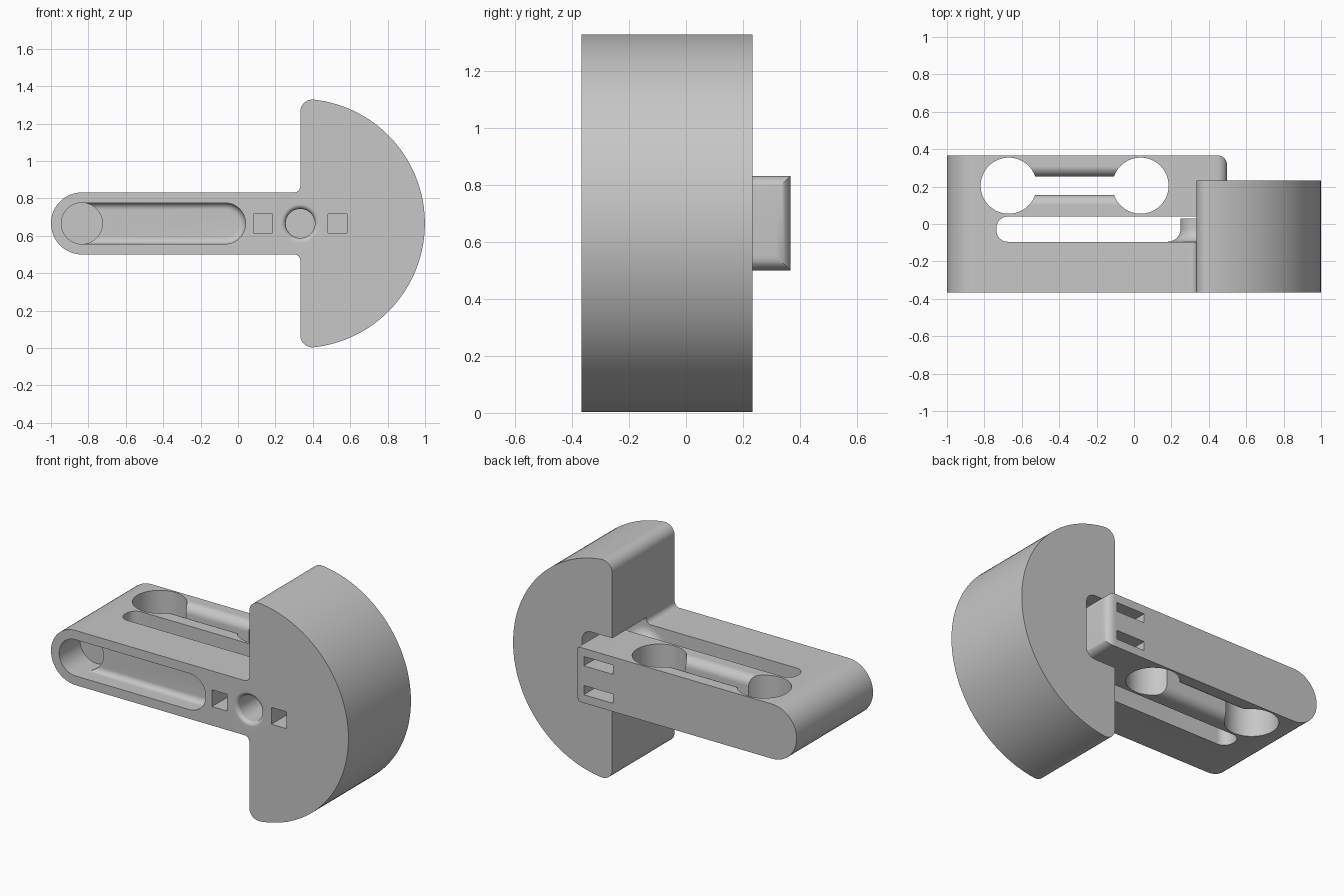
import bpy, bmesh, math
from mathutils import Vector

cube = bpy.data.objects.get("Cube")
if cube:
    bpy.data.objects.remove(cube, do_unlink=True)

MID = 0.666            # height of the main axis
HALF = 0.166           # half height of the arm
FRONT, BACK = -0.367, 0.367
HUB = 0.333            # x of the flat side of the half disc and the screw hole

grey = bpy.data.materials.new("plain_grey")
grey.use_nodes = True
grey.diffuse_color = (0.57, 0.57, 0.57, 1)
grey.node_tree.nodes["Principled BSDF"].inputs["Base Color"].default_value = (0.57, 0.57, 0.57, 1)


def finish(name, bm):
    bmesh.ops.remove_doubles(bm, verts=bm.verts, dist=1e-5)
    bmesh.ops.recalc_face_normals(bm, faces=bm.faces)
    mesh = bpy.data.meshes.new(name)
    bm.to_mesh(mesh)
    bm.free()
    obj = bpy.data.objects.new(name, mesh)
    bpy.context.collection.objects.link(obj)
    mesh.materials.append(grey)
    return obj


def rounded(corners, steps=12):
    """Round each (u, v, radius) corner of a closed outline."""
    out = []
    for i, (u, v, r) in enumerate(corners):
        p = Vector((u, v))
        if r == 0:
            out.append(p)
            continue
        a = (Vector(corners[i - 1][:2]) - p).normalized()
        b = (Vector(corners[(i + 1) % len(corners)][:2]) - p).normalized()
        half = a.angle(b) / 2
        centre = p + (a + b).normalized() * r / math.sin(half)
        s = p + a * r / math.tan(half) - centre
        e = p + b * r / math.tan(half) - centre
        turn = math.atan2(s.x * e.y - s.y * e.x, s.dot(e))
        for k in range(steps + 1):
            t = turn * k / steps
            c, n = math.cos(t), math.sin(t)
            out.append(centre + Vector((s.x * c - s.y * n, s.x * n + s.y * c)))
    return out


def circle(u, v, r, n=64):
    return [Vector((u + r * math.cos(2 * math.pi * i / n), v + r * math.sin(2 * math.pi * i / n)))
            for i in range(n)]


def rect(u0, u1, v0, v1, left=0, right=0):
    return rounded([(u0, v0, left), (u1, v0, right), (u1, v1, right), (u0, v1, left)])


def prism(name, outline, axis, lo, hi, bevel=None, radius=0):
    place = {"X": lambda p, w: (w, p.x, p.y),
             "Y": lambda p, w: (p.x, w, p.y),
             "Z": lambda p, w: (p.x, p.y, w)}[axis]
    bm = bmesh.new()
    a = [bm.verts.new(place(p, lo)) for p in outline]
    b = [bm.verts.new(place(p, hi)) for p in outline]
    bm.faces.new(a)
    bm.faces.new(b[::-1])
    for i in range(len(a)):
        bm.faces.new((a[i - 1], a[i], b[i], b[i - 1]))
    bmesh.ops.recalc_face_normals(bm, faces=bm.faces)
    if bevel:
        edges = [e for e in bm.edges if bevel(e.verts[0].co, e.verts[1].co)]
        bmesh.ops.bevel(bm, geom=edges, offset=radius, segments=8, profile=0.5, affect="EDGES")
    return finish(name, bm)


def lathe(name, profile):
    """Turn (radius, y) points about the screw axis."""
    bm = bmesh.new()
    verts = [bm.verts.new((HUB + r, y, MID)) for r, y in profile]
    edges = [bm.edges.new(pair) for pair in zip(verts, verts[1:])]
    bmesh.ops.spin(bm, geom=verts + edges, cent=(HUB, 0, MID), axis=(0, 1, 0),
                   angle=2 * math.pi, steps=48)
    return finish(name, bm)


def combine(target, other, how):
    mod = target.modifiers.new(how, "BOOLEAN")
    mod.operation = how
    mod.solver = "EXACT"
    mod.object = other
    with bpy.context.temp_override(object=target, active_object=target, selected_objects=[target]):
        bpy.ops.object.modifier_apply(modifier=mod.name)
    bpy.data.objects.remove(other, do_unlink=True)


def cut(target, other):
    combine(target, other, "DIFFERENCE")


# Arm: rounded at the far end, softened edges at the tip of the tongue
TIP = 0.497


def tip_edge(p, q):
    at_tip = min(p.x, q.x) > TIP - 1e-4
    along_y = abs(p.y - q.y) > 0.1
    return at_tip and (along_y or min(p.y, q.y) > BACK - 1e-4)


body = prism("holder_body", rect(-1, TIP, MID - HALF, MID + HALF, left=HALF - 0.0005),
             "Y", FRONT, BACK, tip_edge, 0.05)

# Long gap that frees the tongue from the front bar
cut(body, prism("gap", rect(-0.735, 0.7, -0.095, 0.04, left=0.06), "Z", 0.3, 1.1))

# Cord holes joined by a channel with rounded lips
CORD_Y = 0.205
for x in (-0.67, 0.035):
    cut(body, prism("cord_hole", circle(x, CORD_Y, 0.15), "Z", 0.3, 1.1))
lip, narrow = 0.055, 0.05
wide = narrow + 0.15
top, low = MID + HALF, MID - HALF
channel = rounded([
    (CORD_Y - narrow, low, lip), (CORD_Y - narrow, top, lip),
    (CORD_Y - wide, top, 0), (CORD_Y - wide, top + 0.1, 0),
    (CORD_Y + wide, top + 0.1, 0), (CORD_Y + wide, top, 0),
    (CORD_Y + narrow, top, lip), (CORD_Y + narrow, low, lip),
    (CORD_Y + wide, low, 0), (CORD_Y + wide, low - 0.1, 0),
    (CORD_Y - wide, low - 0.1, 0), (CORD_Y - wide, low, 0)])
cut(body, prism("cord_channel", channel, "X", -0.6, -0.035))

# Two narrow slots in the back of the tongue
for side in (-1, 1):
    z = MID + side * 0.088
    cut(body, prism("back_slot", rect(0.235, 0.43, z - 0.028, z + 0.028), "Y", 0.17, 0.5))

# Half disc with softened corners, blending into the arm
R = MID
arc = [(HUB + R * math.cos(t), MID + R * math.sin(t), 0)
       for t in (math.radians(-84 + 168 * i / 72) for i in range(73))]
disc = prism("half_disc", rounded(
    [(0.2, low, 0), (HUB, low, 0.033), (HUB, 0.001, 0.065)] + arc
    + [(HUB, 2 * MID - 0.001, 0.065), (HUB, top, 0.033), (0.2, top, 0)]), "Y", FRONT, 0.233)

# Clearance pocket around the tongue
cut(disc, prism("clearance", rect(0.1, 0.535, MID - 0.202, MID + 0.202, right=0.06),
                "Y", -0.095, 0.5))
combine(body, disc, "UNION")

# Flared screw boss in the gap
quarter = [math.radians(9 * i) for i in range(11)]
flare = [(0.153 - 0.069 * math.sin(t), -0.026 - 0.069 * math.cos(t)) for t in quarter]
combine(body, lathe("boss", [(0, -0.15), (0.153, -0.15)] + flare + [(0.084, 0.03), (0, 0.03)]), "UNION")

# Screw hole with a rounded mouth
mouth = [(0.078 + 0.025 * (1 - math.sin(t)), FRONT + 0.025 * (1 - math.cos(t))) for t in quarter]
cut(body, lathe("screw_hole", [(0, -0.5), (0.103, -0.5)] + mouth + [(0.078, 0), (0, 0)]))

# Square holes either side of the screw
for x in (HUB - 0.2, HUB + 0.2):
    cut(body, prism("square_hole", rect(x - 0.051, x + 0.051, MID - 0.051, MID + 0.051),
                    "Y", -0.5, -0.1))

# Long front pocket with a filleted floor, and a deeper round hole at its end
FLOOR = FRONT + 0.11
EYE = -0.835


def floor_edge(p, q):
    return min(p.y, q.y) > FLOOR - 1e-4 and max(p.x, q.x) > EYE + 0.01


cut(body, prism("front_pocket", rect(EYE, 0.04, MID - 0.11, MID + 0.11, right=0.1095),
                "Y", -0.5, FLOOR, floor_edge, 0.035))
cut(body, prism("round_hole", circle(EYE, MID, 0.11), "Y", -0.5, FRONT + 0.2))

# Smooth the curved surfaces, keep edges crisp
bpy.ops.object.select_all(action="DESELECT")
body.select_set(True)
bpy.context.view_layer.objects.active = body
bpy.ops.object.shade_smooth_by_angle(angle=math.radians(30))
